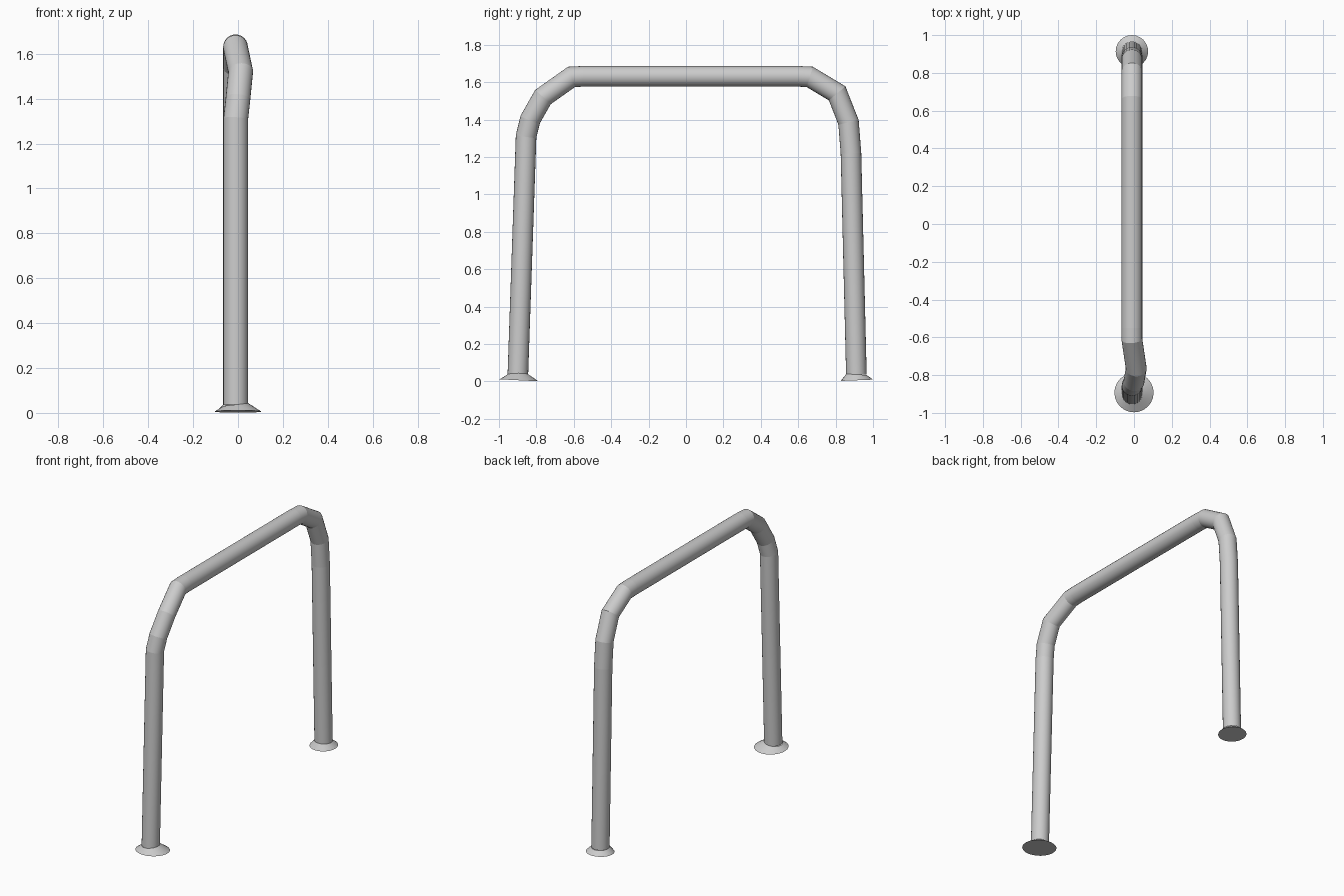
import bpy, bmesh, math
from mathutils import Vector

if "Cube" in bpy.data.objects:
    bpy.data.objects.remove(bpy.data.objects["Cube"])

N = 24      # sides of the tube
R = 0.055   # tube radius


def finish(bm, name):
    bmesh.ops.recalc_face_normals(bm, faces=bm.faces)
    mesh = bpy.data.meshes.new(name)
    bm.to_mesh(mesh)
    bm.free()
    obj = bpy.data.objects.new(name, mesh)
    bpy.context.collection.objects.link(obj)
    return obj


def bridge(bm, a, b):
    for i in range(N):
        j = (i + 1) % N
        bm.faces.new((a[i], a[j], b[j], b[i])).smooth = True


def sharpen(bm, ring):
    for i in range(N):
        e = bm.edges.get((ring[i], ring[(i + 1) % N]))
        if e:
            e.smooth = False


def mitred_tube(name, points):
    """Round tube along a polyline, with a mitred joint at every bend."""
    pts = [Vector(p) for p in points]
    dirs = [(b - a).normalized() for a, b in zip(pts, pts[1:])]
    u = Vector((1, 0, 0))
    u = (u - dirs[0] * u.dot(dirs[0])).normalized()
    v = dirs[0].cross(u)
    cos = [pts[0] + R * (math.cos(t) * u + math.sin(t) * v)
           for t in (2 * math.pi * i / N for i in range(N))]
    bm = bmesh.new()
    rings = [[bm.verts.new(c) for c in cos]]
    for k, d in enumerate(dirs):
        n = (d + dirs[k + 1]).normalized() if k + 1 < len(dirs) else d
        cos = [c + d * ((pts[k + 1] - c).dot(n) / d.dot(n)) for c in cos]
        rings.append([bm.verts.new(c) for c in cos])
        bridge(bm, rings[-2], rings[-1])
    for r in rings:
        sharpen(bm, r)
    return finish(bm, name)


def flared_foot(name, top, bottom, radius, top_slope, bottom_slope):
    """Cone flange whose upper and lower rims may be slightly tilted."""
    bm = bmesh.new()

    def ring(c, r, slope):
        out = []
        for i in range(N):
            t = 2 * math.pi * i / N
            x, y = r * math.cos(t), r * math.sin(t)
            out.append(bm.verts.new((c[0] + x, c[1] + y,
                                     c[2] + slope[0] * x + slope[1] * y)))
        return out
    a = ring(top, R, top_slope)
    b = ring(bottom, radius, bottom_slope)
    bridge(bm, a, b)
    bm.faces.new(b)
    sharpen(bm, a)
    sharpen(bm, b)
    return finish(bm, name)


# bent handrail: front leg, front bend, top bar, rear bend, rear leg
mitred_tube("handrail_tube", [
    (-0.01, -0.899, 0.035), (-0.01, -0.855, 1.31), (0.0, -0.833, 1.40),
    (0.012, -0.765, 1.52), (-0.011, -0.612, 1.628), (-0.011, -0.55, 1.631),
    (-0.011, 0.60, 1.631), (-0.011, 0.662, 1.628), (-0.011, 0.808, 1.54),
    (-0.011, 0.869, 1.385), (-0.011, 0.882, 1.22), (-0.011, 0.911, 0.035)])

# floor flanges
flared_foot("front_foot", (-0.01, -0.898, 0.037), (0.0, -0.893, 0.006),
            0.104, (0.12, 0.0), (0.0, -0.05))
flared_foot("rear_foot", (-0.011, 0.911, 0.037), (-0.011, 0.914, 0.006),
            0.086, (0.0, -0.05), (0.0, 0.04))
